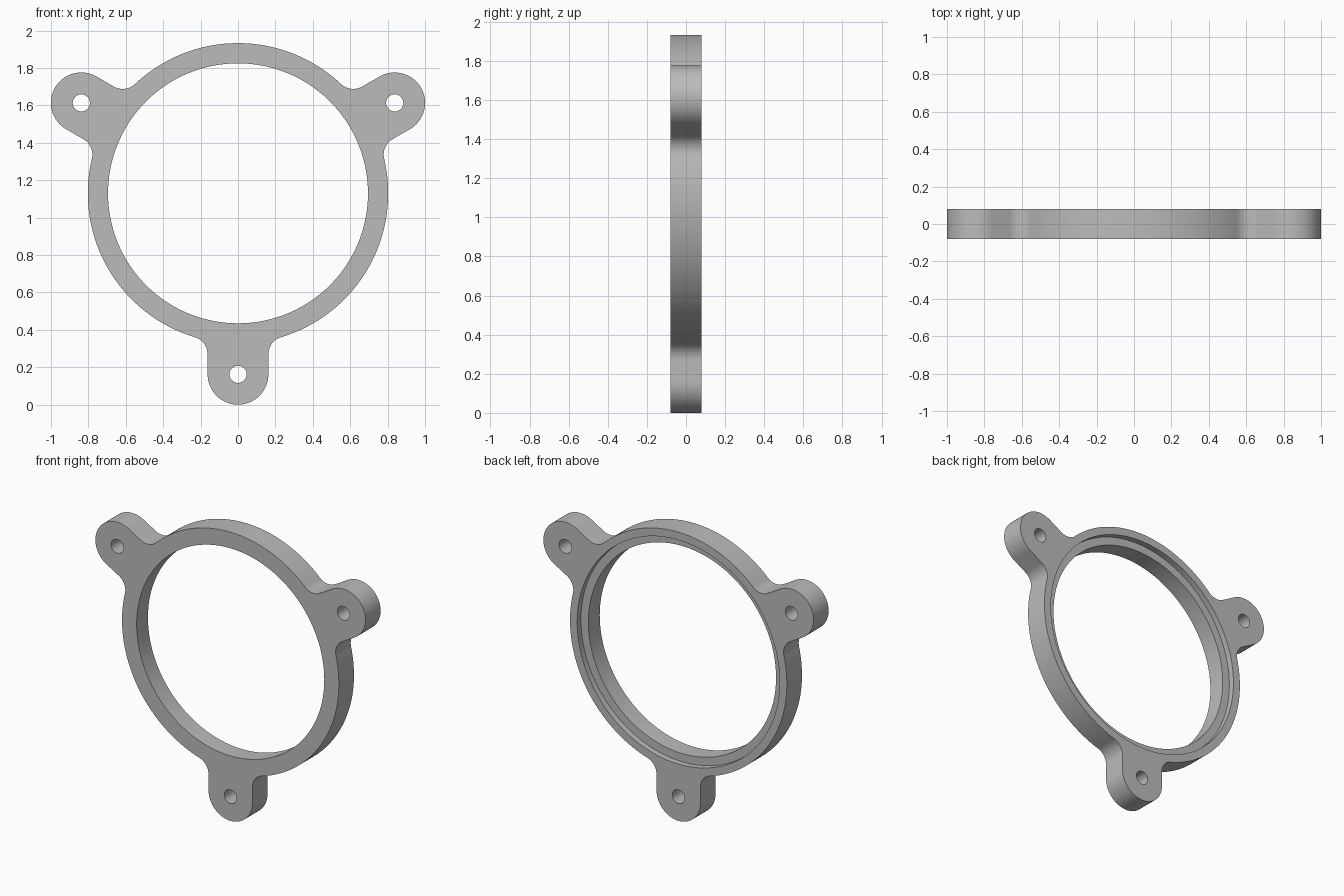
import bpy
import bmesh
from math import sin, cos, pi, atan2, sqrt, radians
from mathutils import Matrix

cube = bpy.data.objects.get("Cube")
if cube:
    bpy.data.objects.remove(cube, do_unlink=True)

RING_R = 0.803      # outer radius of the ring
BORE_R = 0.695      # inner radius of the ring
RECESS_R = 0.75     # shallow step at the back
RECESS_DEPTH = 0.04
LUG_R = 0.1625      # rounded end of each lug
LUG_DIST = 0.9675   # lug hole distance from the ring centre
HOLE_R = 0.046
FILLET_R = 0.095    # blend between lug and ring
HALF = 0.08         # half thickness
CENTRE_Z = LUG_DIST + LUG_R
LUG_ANGLES = [radians(a) for a in (-90, 30, 150)]

grey = bpy.data.materials.new("plain_grey")
grey.use_nodes = True
grey.diffuse_color = (0.5, 0.5, 0.5, 1)
grey.node_tree.nodes["Principled BSDF"].inputs["Base Color"].default_value = (0.5, 0.5, 0.5, 1)


def arc(cu, cv, r, start, end, steps):
    return [(cu + r * cos(start + (end - start) * i / steps),
             cv + r * sin(start + (end - start) * i / steps)) for i in range(steps + 1)]


def make_object(name, bm):
    mesh = bpy.data.meshes.new(name)
    bmesh.ops.recalc_face_normals(bm, faces=bm.faces[:])
    bm.to_mesh(mesh)
    bm.free()
    mesh.materials.append(grey)
    obj = bpy.data.objects.new(name, mesh)
    bpy.context.collection.objects.link(obj)
    return obj


def cylinder_cutter(name, x, z, radius, y0, y1, sides):
    bm = bmesh.new()
    place = Matrix.Translation((x, (y0 + y1) / 2, z)) @ Matrix.Rotation(pi / 2, 4, 'X')
    bmesh.ops.create_cone(bm, cap_ends=True, segments=sides, radius1=radius,
                          radius2=radius, depth=y1 - y0, matrix=place)
    obj = make_object(name, bm)
    obj.hide_render = True
    return obj


# Outline of one third: fillet, lug end, fillet, stretch of ring
offset = LUG_R + FILLET_R
fillet_u = sqrt((RING_R + FILLET_R) ** 2 - offset ** 2)
phi = atan2(offset, fillet_u)
fillet = arc(fillet_u, -offset, FILLET_R, pi - phi, pi / 2, 12)
third = fillet + arc(LUG_DIST, 0, LUG_R, -pi / 2, pi / 2, 32)
third += [(u, -v) for u, v in reversed(fillet)]
third += arc(0, 0, RING_R, phi, 2 * pi / 3 - phi, 48)[1:-1]

# Plate extruded from the three-fold outline
bm = bmesh.new()
outline = [bm.verts.new((u * cos(a) - v * sin(a), -HALF, CENTRE_Z + u * sin(a) + v * cos(a)))
           for a in LUG_ANGLES for u, v in third]
face = bm.faces.new(outline)
extruded = bmesh.ops.extrude_face_region(bm, geom=[face])["geom"]
bmesh.ops.translate(bm, vec=(0, 2 * HALF, 0),
                    verts=[g for g in extruded if isinstance(g, bmesh.types.BMVert)])
ring = make_object("mounting_ring", bm)

# Bore, back recess and lug holes
cutters = [cylinder_cutter("bore_cutter", 0, CENTRE_Z, BORE_R, -0.2, 0.2, 144),
           cylinder_cutter("recess_cutter", 0, CENTRE_Z, RECESS_R, HALF - RECESS_DEPTH, 0.2, 144)]
for a in LUG_ANGLES:
    cutters.append(cylinder_cutter("lug_hole_cutter", LUG_DIST * cos(a),
                                   CENTRE_Z + LUG_DIST * sin(a), HOLE_R, -0.2, 0.2, 32))

bpy.ops.object.select_all(action='DESELECT')
bpy.context.view_layer.objects.active = ring
ring.select_set(True)
for cutter in cutters:
    mod = ring.modifiers.new("cut", 'BOOLEAN')
    mod.operation = 'DIFFERENCE'
    mod.solver = 'EXACT'
    mod.object = cutter
    bpy.ops.object.modifier_apply(modifier=mod.name)
    bpy.data.objects.remove(cutter, do_unlink=True)

bpy.ops.object.shade_smooth_by_angle(angle=radians(30))
